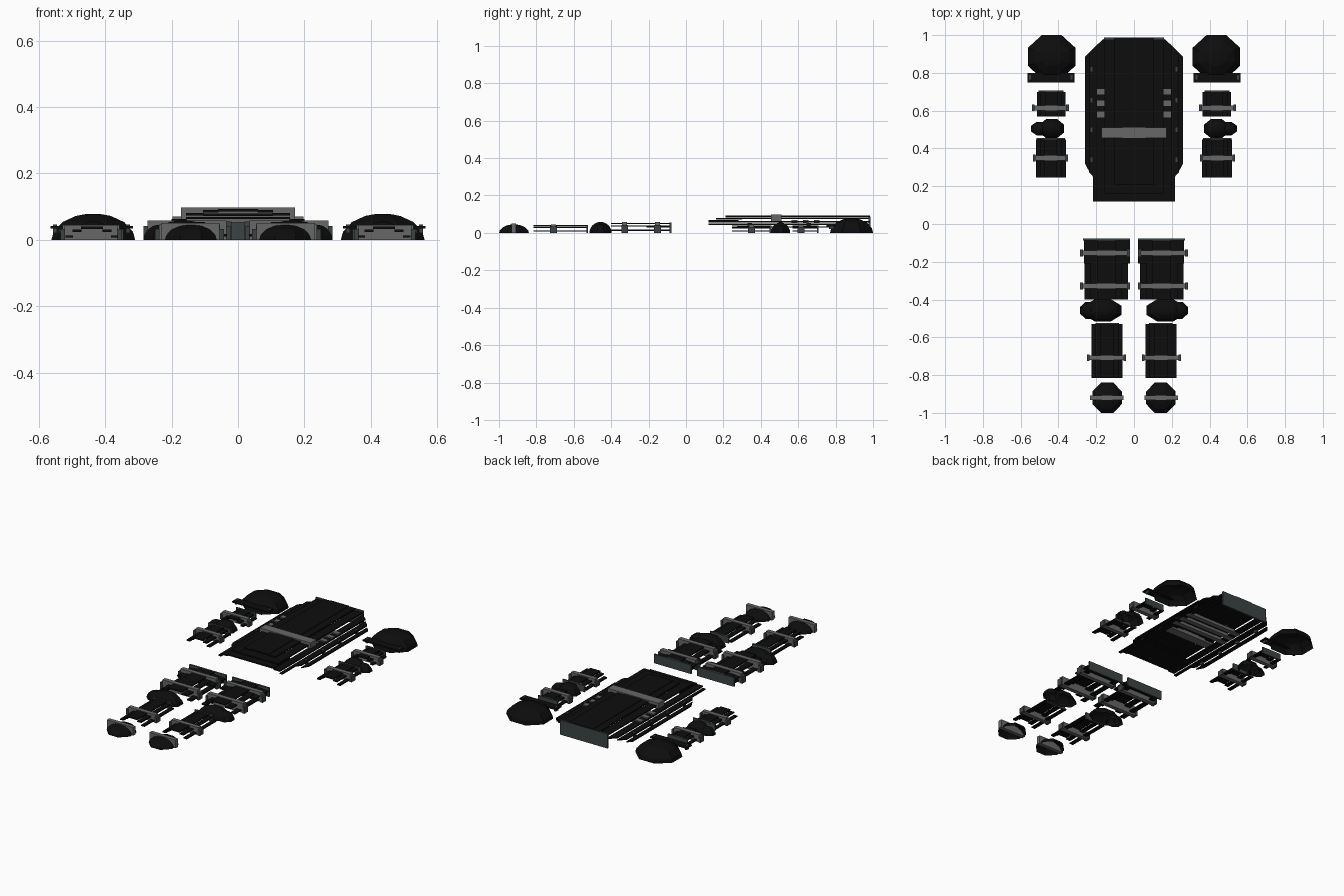
import bpy, bmesh, math

if "Cube" in bpy.data.objects:
    bpy.data.objects.remove(bpy.data.objects["Cube"])

def mat(name, c):
    m = bpy.data.materials.new(name)
    m.diffuse_color = (*c, 1)
    m.use_nodes = True
    m.node_tree.nodes["Principled BSDF"].inputs["Base Color"].default_value = m.diffuse_color
    return m

BLACK = mat("black plate", (0.004, 0.004, 0.004))
GREY = mat("grey strap", (0.135, 0.135, 0.135))
SLATE = mat("dark slate", (0.045, 0.057, 0.057))

def finish(bm, name, m):
    bmesh.ops.recalc_face_normals(bm, faces=bm.faces)
    me = bpy.data.meshes.new(name)
    bm.to_mesh(me)
    bm.free()
    me.materials.append(m)
    bpy.context.collection.objects.link(bpy.data.objects.new(name, me))

def add_prism(bm, pts, z0, z1):
    lo = [bm.verts.new((x, y, z0)) for x, y in pts]
    hi = [bm.verts.new((x, y, z1)) for x, y in pts]
    n = len(pts)
    bm.faces.new(lo[::-1])
    bm.faces.new(hi)
    for i in range(n):
        bm.faces.new((lo[i], lo[(i + 1) % n], hi[(i + 1) % n], hi[i]))

def rect(x0, x1, y0, y1):
    return [(x0, y0), (x1, y0), (x1, y1), (x0, y1)]

def box(name, x0, x1, y0, y1, z0, z1, m):
    bm = bmesh.new()
    add_prism(bm, rect(x0, x1, y0, y1), z0, z1)
    finish(bm, name, m)

def slats(name, cx, half, y0, y1, h, short=None):
    """Thin lengthwise strips stepping down from the middle of a limb."""
    bm = bmesh.new()
    t = 0.007
    add_prism(bm, rect(cx - half * .42, cx + half * .42, y0, y1), h - t, h)
    for s in (-1, 1):
        for a, b, f in ((.40, .74, .68), (.72, 1.0, .25)):
            xa, xb = sorted((cx + s * a * half, cx + s * b * half))
            add_prism(bm, rect(xa, xb, y0, y1), h * f - t / 2, h * f + t / 2)
    finish(bm, name, BLACK)

def dome(name, cx, cy, rx, ry, h):
    """Eight-sided shallow open shell."""
    bm = bmesh.new()
    k = 1 / math.cos(math.pi / 8)
    rings = []
    for r, z in ((1, 0), (.95, .3), (.74, .68), (.42, .92), (.15, 1)):
        rings.append([bm.verts.new((cx + rx * k * r * math.cos(a), cy + ry * k * r * math.sin(a), z * h))
                      for a in [math.pi / 8 + i * math.pi / 4 for i in range(8)]])
    for lo, hi in zip(rings, rings[1:]):
        for i in range(8):
            bm.faces.new((lo[i], lo[(i + 1) % 8], hi[(i + 1) % 8], hi[i]))
    bm.faces.new(rings[-1])
    finish(bm, name, BLACK)

def strap(name, x0, x1, y, h, w=0.026):
    box(name, x0 + .012, x1 - .012, y - w / 2, y + w / 2, 0, h, GREY)
    for i, x in enumerate((x0, x1 - .014)):
        box(f"{name}_buckle_{i}", x, x + .014, y - .018, y + .018, 0, h * .72, SLATE)

# Chest: stepped lengthwise strips cut to the outline
def chest_top(x):
    return .985 - max(0, x - .16)

def chest_bottom(x):
    return .12 if x < .217 else .25 + max(0, x - .225) * 2

bm = bmesh.new()
add_prism(bm, rect(-.06, .06, .21, .985), .085, .092)
for s in (-1, 1):
    for a, b, z, y0 in ((.058, .105, .082, .21), (.103, .157, .073, .16), (.155, .2, .056, .12),
                        (.198, .216, .043, .12), (.216, .237, .043, None), (.235, .26, .028, None)):
        ya, yb = (y0, y0) if y0 else (chest_bottom(a + .002), chest_bottom(b))
        add_prism(bm, [(s * a, ya), (s * b, yb), (s * b, chest_top(b)), (s * a, chest_top(a))], z, z + .007)
finish(bm, "chest_plate", BLACK)
box("belly_plate_upper", -.105, .105, .16, .30, .072, .079, BLACK)
box("belly_plate_lower", -.157, .157, .12, .28, .062, .069, BLACK)
box("chest_strap", -.172, .172, .455, .51, .062, .097, GREY)
for i, y in enumerate((.58, .64, .70)):
    box(f"chest_rod_{i}", -.197, .197, y - .015, y + .015, .052, .07, GREY)
box("collar_plate", -.16, .16, .975, .987, 0, .088, SLATE)

for s, side in ((-1, "left"), (1, "right")):
    def span(a, b):
        return sorted((s * a, s * b))

    # Chest rivets
    for i, y in enumerate((.34, .50, .655, .82)):
        box(f"{side}_chest_rivet_{i}", *span(.219, .231), y - .012, y + .012, .03, .054, SLATE)

    # Shoulder
    dome(f"{side}_shoulder", s * .436, .885, .126, .115, .078)
    box(f"{side}_shoulder_rim", *span(.316, .565), .75, .80, .034, .042, BLACK)
    for i, x in enumerate((.325, .545)):
        box(f"{side}_shoulder_clip_{i}", *span(x, x + .012), .765, .79, .02, .046, SLATE)

    # Upper arm
    slats(f"{side}_upper_arm", s * .438, .076, .57, .70, .04)
    box(f"{side}_upper_arm_cap", *span(.372, .505), .70, .708, 0, .04, SLATE)
    strap(f"{side}_upper_arm_strap", *span(.345, .54), .615, .045)

    # Elbow
    dome(f"{side}_elbow", s * .436, .505, .065, .052, .055)
    dome(f"{side}_elbow_wing", s * .495, .505, .05, .036, .04)

    # Forearm
    slats(f"{side}_forearm", s * .44, .079, .245, .447, .04)
    box(f"{side}_forearm_cap", *span(.365, .515), .447, .456, 0, .04, SLATE)
    strap(f"{side}_forearm_strap", *span(.35, .535), .35, .045)

    # Thigh
    slats(f"{side}_thigh", s * .147, .114, -.40, -.085, .054)
    box(f"{side}_hip_flap", *span(.022, .266), -.21, -.085, .03, .037, BLACK)
    box(f"{side}_thigh_cap", *span(.02, .27), -.087, -.077, 0, .055, SLATE)
    for i, y in enumerate((-.153, -.328)):
        strap(f"{side}_thigh_strap_{i}", *span(.022, .285), y, .058)

    # Knee
    dome(f"{side}_knee", s * .165, -.457, .098, .06, .058)
    dome(f"{side}_knee_wing", s * .235, -.457, .05, .045, .045)

    # Shin
    slats(f"{side}_shin", s * .143, .082, -.815, -.53, .042)
    box(f"{side}_shin_cap", *span(.08, .205), -.532, -.523, 0, .042, SLATE)
    strap(f"{side}_shin_strap", *span(.042, .25), -.708, .046)

    # Foot
    dome(f"{side}_foot", s * .142, -.92, .078, .08, .045)
    box(f"{side}_foot_strap", *span(.055, .232), -.933, -.909, 0, .05, GREY)
